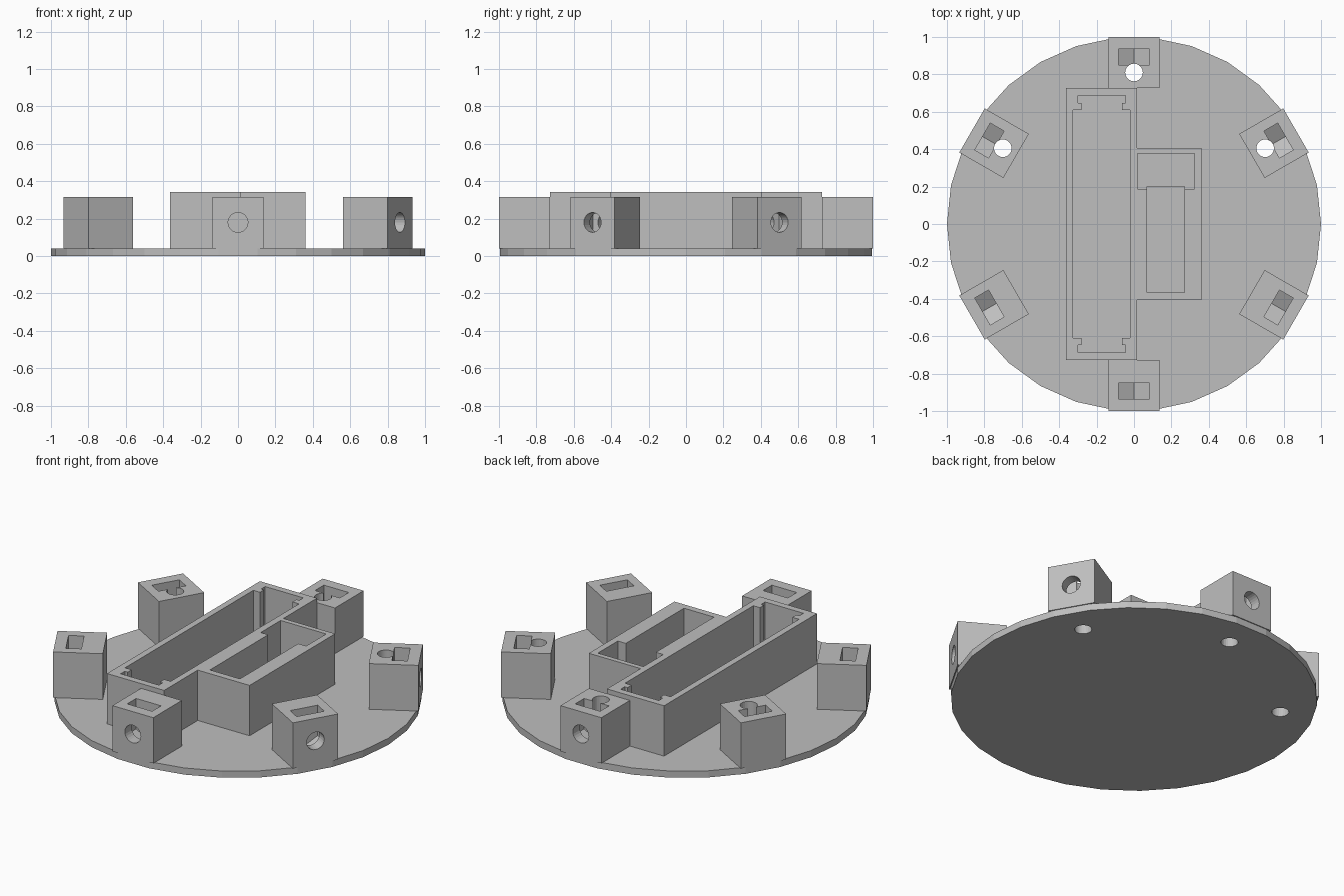
import bpy
import bmesh
from math import sin, cos, pi, radians
from mathutils import Matrix

cube = bpy.data.objects.get("Cube")
if cube:
    bpy.data.objects.remove(cube, do_unlink=True)

grey = bpy.data.materials.new("light grey plastic")
grey.use_nodes = True
grey.diffuse_color = (0.52, 0.52, 0.52, 1)
grey.node_tree.nodes["Principled BSDF"].inputs["Base Color"].default_value = grey.diffuse_color

PLATE, BLOCK, BOX = 0.04, 0.315, 0.343   # top heights
OVER = 0.5                               # cutters end above every part
# Stands a profile upright: profile x, y become x, z and its depth runs along y
UPRIGHT = Matrix(((1, 0, 0, 0), (0, 0, 1, 0), (0, 1, 0, 0), (0, 0, 0, 1)))


def prism(name, outline, low, high, matrix=Matrix()):
    """Extrude a flat outline from low to high, then place it."""
    bm = bmesh.new()
    face = bm.faces.new([bm.verts.new((x, y, low)) for x, y in outline])
    top = bmesh.ops.extrude_face_region(bm, geom=[face])["geom"]
    bmesh.ops.translate(bm, vec=(0, 0, high - low),
                        verts=[v for v in top if isinstance(v, bmesh.types.BMVert)])
    bm.transform(matrix)
    bmesh.ops.recalc_face_normals(bm, faces=bm.faces)
    mesh = bpy.data.meshes.new(name)
    bm.to_mesh(mesh)
    bm.free()
    mesh.materials.append(grey)
    obj = bpy.data.objects.new(name, mesh)
    bpy.context.collection.objects.link(obj)
    return obj


def circle(r, n, cx=0, cy=0):
    return [(cx + r * cos(2 * pi * i / n), cy + r * sin(2 * pi * i / n)) for i in range(n)]


def rect(x0, x1, y0, y1):
    return [(x0, y0), (x1, y0), (x1, y1), (x0, y1)]


def carve(obj, cutters):
    """Subtract the cutters, bake the result and remove them."""
    for c in cutters:
        c.hide_render = True
        mod = obj.modifiers.new("cut", "BOOLEAN")
        mod.operation, mod.solver, mod.object = "DIFFERENCE", "EXACT", c
    bpy.context.view_layer.update()
    graph = bpy.context.evaluated_depsgraph_get()
    mesh = bpy.data.meshes.new_from_object(obj.evaluated_get(graph))
    obj.modifiers.clear()
    obj.data = mesh
    for c in cutters:
        bpy.data.objects.remove(c, do_unlink=True)


def pin_hole(turn):
    return prism("pin_cutter", circle(0.047, 24, 0, 0.81), -0.1, OVER, turn)


turns = [Matrix.Rotation(radians(60 * i), 4, "Z") for i in range(6)]

# Round base plate with six pin holes
base = prism("base_plate", circle(1, 30), 0, PLATE)
carve(base, [pin_hole(t) for t in turns])

# Mounting blocks: pin hole, V-bottomed nut slot and a bolt hole from outside
nut_slot = [(-0.083, OVER), (-0.083, 0.132), (0, 0.084), (0.083, 0.132), (0.083, OVER)]
for i, turn in enumerate(turns):
    block = prism(f"mounting_block_{i + 1}", rect(-0.136, 0.136, 0.728, 1.0), PLATE, BLOCK, turn)
    carve(block, [
        pin_hole(turn),
        prism("nut_cutter", nut_slot, 0.85, 0.935, turn @ UPRIGHT),
        prism("bolt_cutter", circle(0.053, 24, 0, 0.18), 0.81, 1.1, turn @ UPRIGHT),
    ])

# Housing: long battery bay with a shorter side bay
housing = prism("bay_housing", [
    (-0.363, -0.727), (0.017, -0.727), (0.017, -0.407), (0.362, -0.407),
    (0.362, 0.407), (0.017, 0.407), (0.017, 0.727), (-0.363, 0.727)], PLATE, BOX)

# Battery bay outline: half of one end, mirrored across and along
mid = -0.173
corner = [(0.152, 0.61), (0.108, 0.61), (0.108, 0.648), (0.127, 0.648), (0.127, 0.687)]
end = corner + [(-x, y) for x, y in reversed(corner)]
bay = [(mid + x, y) for x, y in end] + [(mid - x, -y) for x, y in end]
carve(housing, [
    prism("battery_cutter", bay, 0, OVER),
    prism("wide_cutter", rect(0.02, 0.323, 0.187, 0.377), 0.09, OVER),
    prism("slot_cutter", rect(0.07, 0.27, -0.367, 0.2), 0, OVER),
])
